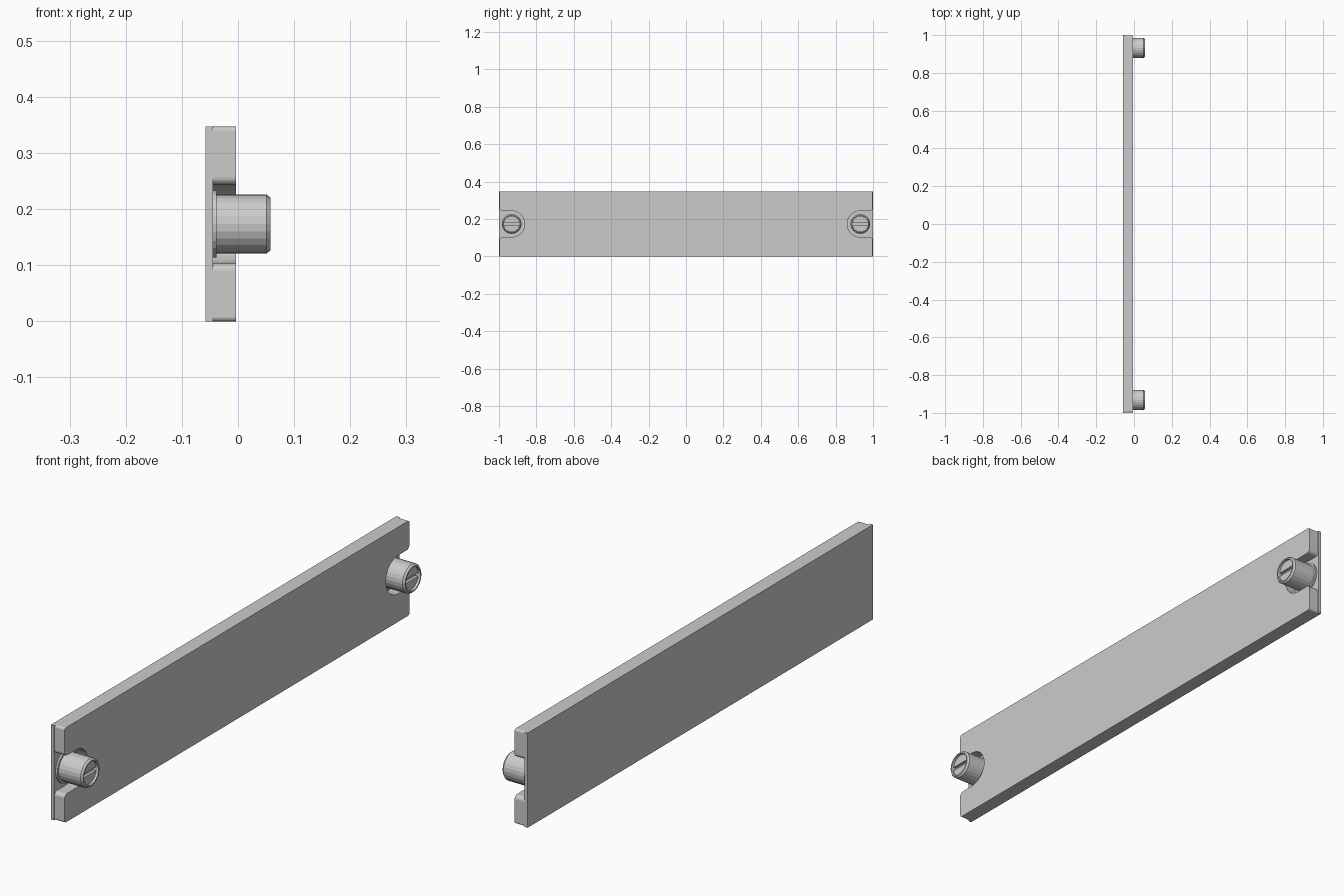
import bpy, bmesh
from math import sin, cos, pi, radians, sqrt

if "Cube" in bpy.data.objects:
    bpy.data.objects.remove(bpy.data.objects["Cube"])

H = 0.347            # panel height
ZC = H / 2           # centre height of notches and screws
YC = 0.932           # screw distance from the middle
SIDES = 24


def arc(cy, cz, r, a0, a1, n):
    """Points (y, z) along an arc, angles in degrees."""
    return [(cy + r * cos(radians(a0 + (a1 - a0) * i / n)),
             cz + r * sin(radians(a0 + (a1 - a0) * i / n))) for i in range(n + 1)]


def finish(bm, name, smooth=False):
    bmesh.ops.recalc_face_normals(bm, faces=bm.faces)
    mesh = bpy.data.meshes.new(name)
    bm.to_mesh(mesh)
    bm.free()
    obj = bpy.data.objects.new(name, mesh)
    bpy.context.collection.objects.link(obj)
    return obj


def add_prism(bm, outline, x0, x1):
    """Extrude a (y, z) outline from x0 to x1."""
    a = [bm.verts.new((x0, y, z)) for y, z in outline]
    b = [bm.verts.new((x1, y, z)) for y, z in outline]
    bm.faces.new(a)
    bm.faces.new(b)
    n = len(a)
    for i in range(n):
        j = (i + 1) % n
        bm.faces.new((a[i], a[j], b[j], b[i]))


def add_lathe(bm, profile, cy, cz):
    """Spin a (x, radius) profile about the x direction; radius 0 closes an end."""
    rings = []
    for x, r in profile:
        if r == 0:
            rings.append([bm.verts.new((x, cy, cz))] * SIDES)
        else:
            rings.append([bm.verts.new((x, cy + r * cos(2 * pi * i / SIDES),
                                        cz + r * sin(2 * pi * i / SIDES)))
                          for i in range(SIDES)])
    for p, q in zip(rings, rings[1:]):
        for i in range(SIDES):
            j = (i + 1) % SIDES
            bm.faces.new(list(dict.fromkeys((p[i], p[j], q[j], q[i]))))


# Thin cover sheet on the back
bm = bmesh.new()
add_prism(bm, [(-1, 0), (1, 0), (1, H), (-1, H)], -0.058, -0.045)
finish(bm, "cover_sheet")

# Thick panel with a rounded U notch in each end
end, notch_r, lip, corner = 0.998, 0.07, 0.014, 0.008
right = arc(end - corner, corner, corner, -90, 0, 4)
right += arc(end - lip, ZC - notch_r - lip, lip, 0, 90, 5)
right += arc(YC, ZC, notch_r, 270, 90, 16)
right += arc(end - lip, ZC + notch_r + lip, lip, -90, 0, 5)
right += arc(end - corner, H - corner, corner, 0, 90, 4)
left = [(-y, z) for y, z in reversed(right)]
bm = bmesh.new()
add_prism(bm, right + left, -0.045, -0.004)
finish(bm, "notched_panel")

# Thumb screws: flange, chamfered barrel, hollow head with a slotted insert
slot, insert_r = 0.007, 0.042
edge = math_angle = math_start = None
profile = [(-0.045, 0), (-0.045, 0.060), (-0.038, 0.060), (-0.038, 0.0525),
           (0.051, 0.0525), (0.058, 0.047), (0.058, 0.042), (0.038, 0.042), (0.038, 0)]
start = 9.6          # angle where the slot edge meets the insert rim
for side, name in ((-1, "near_screw"), (1, "far_screw")):
    bm = bmesh.new()
    add_lathe(bm, profile, side * YC, ZC)
    for a in (0, 180):
        add_prism(bm, arc(side * YC, ZC, insert_r - 0.0005, a + start, a + 180 - start, 12),
                  0.038, 0.049)
    finish(bm, name)
